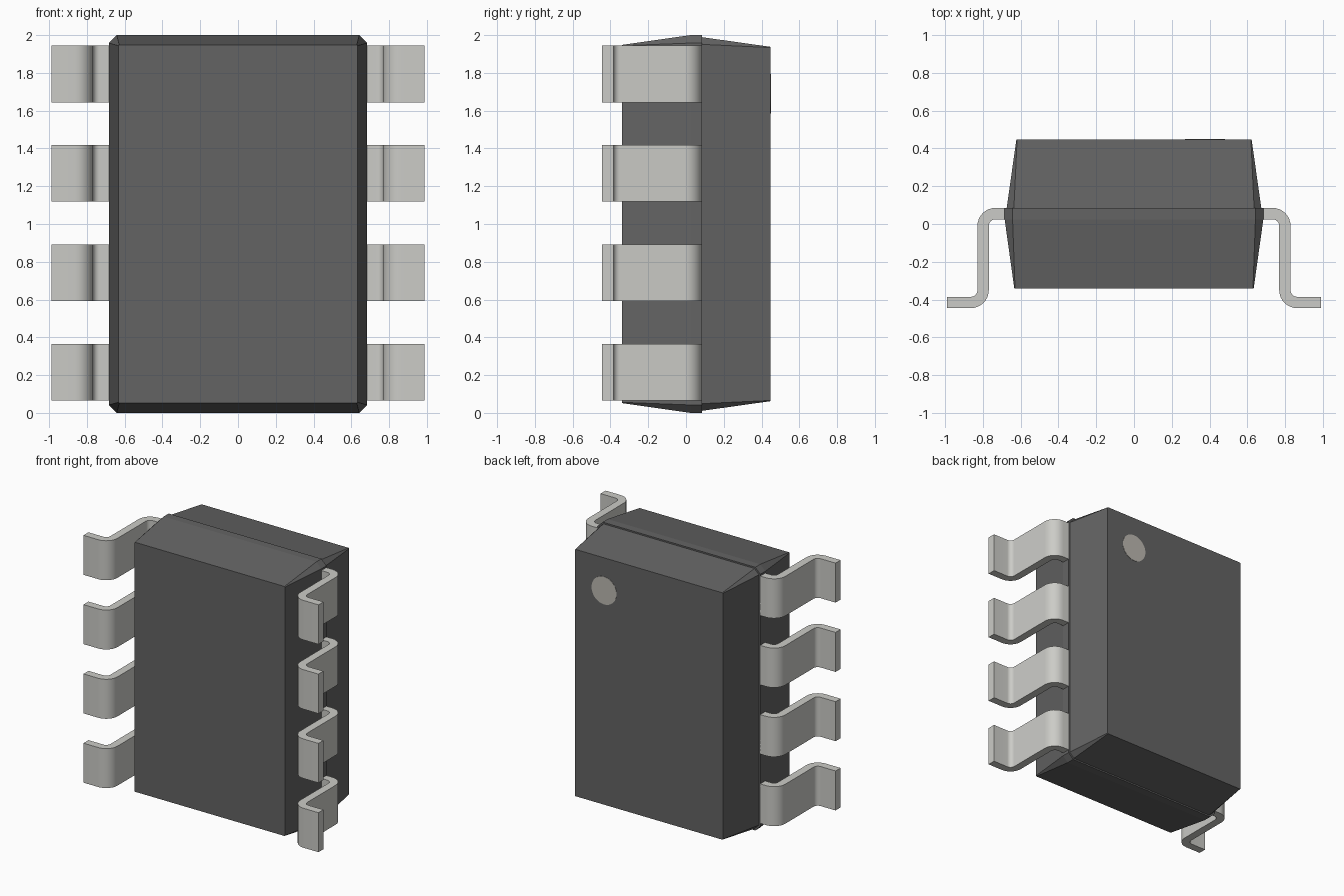
import bpy, bmesh, math

if "Cube" in bpy.data.objects:
    bpy.data.objects.remove(bpy.data.objects["Cube"])

def material(name, color):
    m = bpy.data.materials.new(name)
    m.diffuse_color = (*color, 1)
    m.use_nodes = True
    m.node_tree.nodes["Principled BSDF"].inputs["Base Color"].default_value = m.diffuse_color
    return m

DARK = material("dark_plastic", (0.127, 0.127, 0.127))
METAL = material("metal", (0.6, 0.6, 0.57))
MARK = material("marker_grey", (0.5, 0.48, 0.44))

def finish(name, bm, mat):
    bmesh.ops.recalc_face_normals(bm, faces=bm.faces[:])
    me = bpy.data.meshes.new(name)
    bm.to_mesh(me)
    bm.free()
    me.materials.append(mat)
    ob = bpy.data.objects.new(name, me)
    bpy.context.collection.objects.link(ob)
    return ob

# Body: chamfered rectangular sections lofted along y
def section(bm, y, hx, hz, c):
    pts = [(hx, hz - c), (hx - c, hz), (c - hx, hz), (-hx, hz - c),
           (-hx, c - hz), (c - hx, -hz), (hx - c, -hz), (hx, c - hz)]
    return [bm.verts.new((x, y, z + 1)) for x, z in pts]

bm = bmesh.new()
rings = [section(bm, *s) for s in (
    (-0.34, 0.633, 0.948, 0.004),
    (0.025, 0.684, 1.0, 0.042),
    (0.085, 0.684, 1.0, 0.042),
    (0.085, 0.673, 0.989, 0.038),
    (0.447, 0.622, 0.938, 0.004))]
bm.faces.new(rings[0])
bm.faces.new(rings[-1])
for a, b in zip(rings, rings[1:]):
    for i in range(8):
        j = (i + 1) % 8
        bm.faces.new((a[i], a[j], b[j], b[i]))
finish("body", bm, DARK)

# Lead profile: gull-wing strip with rounded bends
def arc(cx, cy, r, a0, a1, n=8):
    return [(cx + r * math.cos(math.radians(a0 + (a1 - a0) * i / n)),
             cy + r * math.sin(math.radians(a0 + (a1 - a0) * i / n))) for i in range(n + 1)]

RI, RO = 0.035, 0.095
TX, TY = 0.828 - RO, 0.085 - RO      # upper bend centre
BX, BY = 0.768 + RO, -0.445 + RO     # lower bend centre
outer = [(0.6, 0.085)] + arc(TX, TY, RO, 90, 0) + arc(BX, BY, RI, 180, 270) + [(0.988, -0.385)]
inner = [(0.6, 0.025)] + arc(TX, TY, RI, 90, 0) + arc(BX, BY, RO, 180, 270) + [(0.988, -0.445)]

def lead(name, side, zc):
    bm = bmesh.new()
    rows = [[bm.verts.new((side * x, y, zc + dz)) for x, y in line]
            for line, dz in ((outer, -0.15), (outer, 0.15), (inner, 0.15), (inner, -0.15))]
    for k in range(4):
        a, b = rows[k], rows[(k + 1) % 4]
        for i in range(len(a) - 1):
            bm.faces.new((a[i], a[i + 1], b[i + 1], b[i]))
    for i in (0, -1):
        bm.faces.new([r[i] for r in rows])
    ob = finish(name, bm, METAL)
    bpy.ops.object.select_all(action='DESELECT')
    ob.select_set(True)
    bpy.context.view_layer.objects.active = ob
    bpy.ops.object.shade_smooth_by_angle(angle=math.radians(30))

for i in range(4):
    for side, label in ((-1, "left"), (1, "right")):
        lead(f"lead_{label}_{i + 1}", side, 0.215 + i * 0.5265)

# Round pin-one marker on the back face
bpy.ops.mesh.primitive_cylinder_add(vertices=48, radius=0.105, depth=0.02,
                                    location=(0.375, 0.439, 1.69),
                                    rotation=(math.pi / 2, 0, 0))
dot = bpy.context.object
dot.name = "pin_marker"
dot.data.materials.append(MARK)
bpy.ops.object.shade_smooth_by_angle(angle=math.radians(30))
